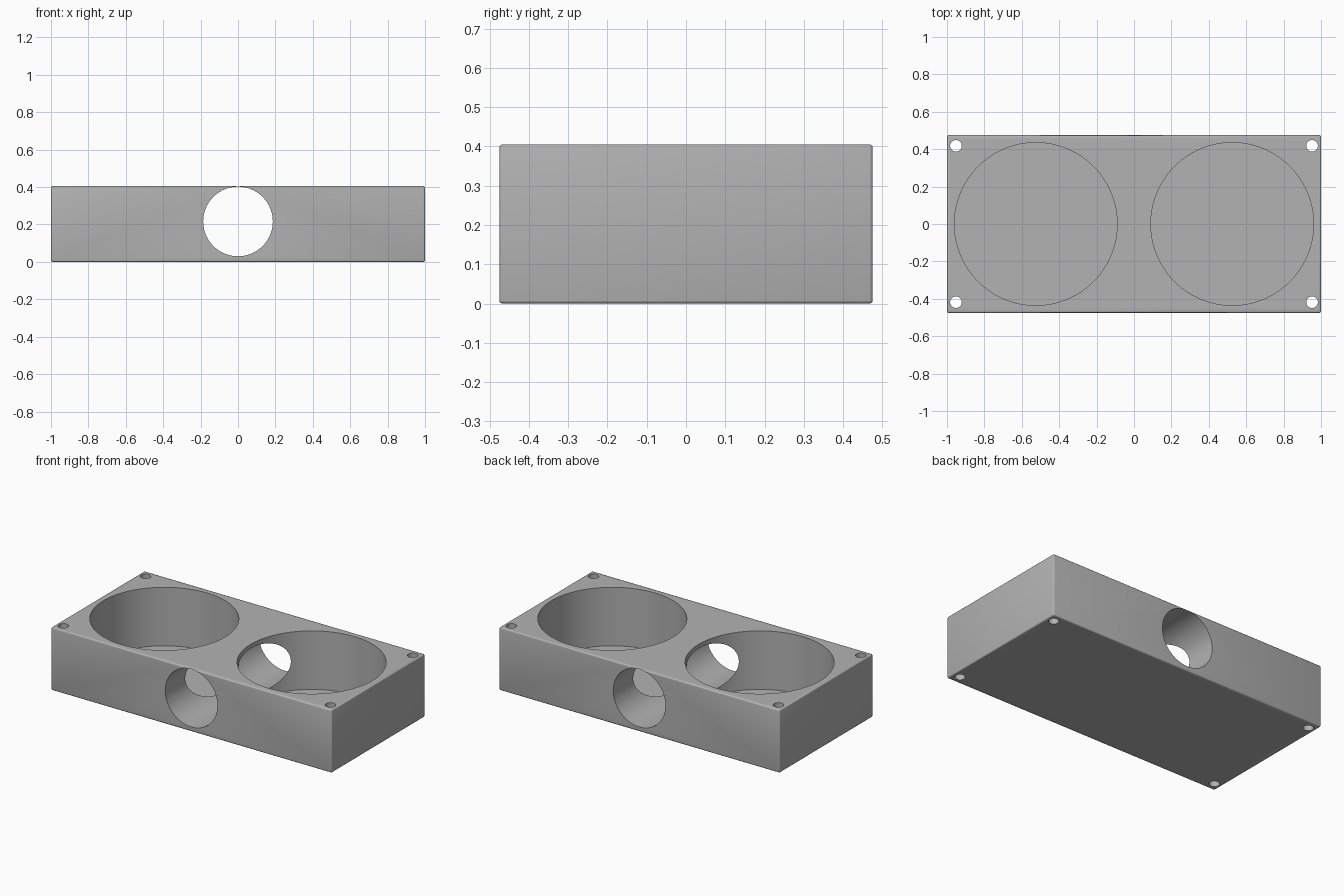
import bpy
import math

cube = bpy.data.objects.get("Cube")
if cube:
    bpy.data.objects.remove(cube, do_unlink=True)

LENGTH, WIDTH, HEIGHT = 2.0, 0.95, 0.405
FLOOR = 0.028

# Single grey material
grey = bpy.data.materials.new("plain_grey")
grey.use_nodes = True
color = (0.45, 0.45, 0.45, 1.0)
grey.diffuse_color = color
grey.node_tree.nodes["Principled BSDF"].inputs["Base Color"].default_value = color

# Solid block with slightly rounded edges
bpy.ops.mesh.primitive_cube_add(size=1, location=(0, 0, HEIGHT / 2))
block = bpy.context.object
block.name = "holder_block"
block.scale = (LENGTH, WIDTH, HEIGHT)
bpy.ops.object.transform_apply(location=True, rotation=False, scale=True)
block.data.materials.append(grey)
bevel = block.modifiers.new("edge_rounding", "BEVEL")
bevel.width = 0.008
bevel.segments = 3

cutters = []


def cut_cylinder(name, radius, depth, location, rotation=(0, 0, 0), sides=96):
    """Subtract a cylinder from the block."""
    bpy.ops.mesh.primitive_cylinder_add(
        vertices=sides, radius=radius, depth=depth,
        location=location, rotation=rotation)
    cutter = bpy.context.object
    cutter.name = name
    cutter.hide_render = True
    cutter.data.materials.append(grey)
    cutters.append(cutter)
    cut = block.modifiers.new(name, "BOOLEAN")
    cut.operation = "DIFFERENCE"
    cut.solver = "EXACT"
    cut.object = cutter


for side in (-1, 1):
    # Large round pockets, open at the top
    cut_cylinder("pocket", 0.435, 1.0, (side * 0.525, 0, FLOOR + 0.5))
    # Screw holes in the corners
    for end in (-1, 1):
        cut_cylinder("screw_hole", 0.031, 1.0,
                     (side * 0.952, end * 0.418, HEIGHT / 2), sides=32)

# Round tunnel from front to back, opening into both pockets
cut_cylinder("tunnel", 0.186, 2.0, (0, 0, 0.216), (math.pi / 2, 0, 0))

# Apply the cuts and shade the curved walls smoothly
bpy.ops.object.select_all(action="DESELECT")
block.select_set(True)
bpy.context.view_layer.objects.active = block
for modifier in list(block.modifiers):
    bpy.ops.object.modifier_apply(modifier=modifier.name)
for cutter in cutters:
    bpy.data.objects.remove(cutter, do_unlink=True)
bpy.ops.object.shade_smooth_by_angle(angle=math.radians(35))
